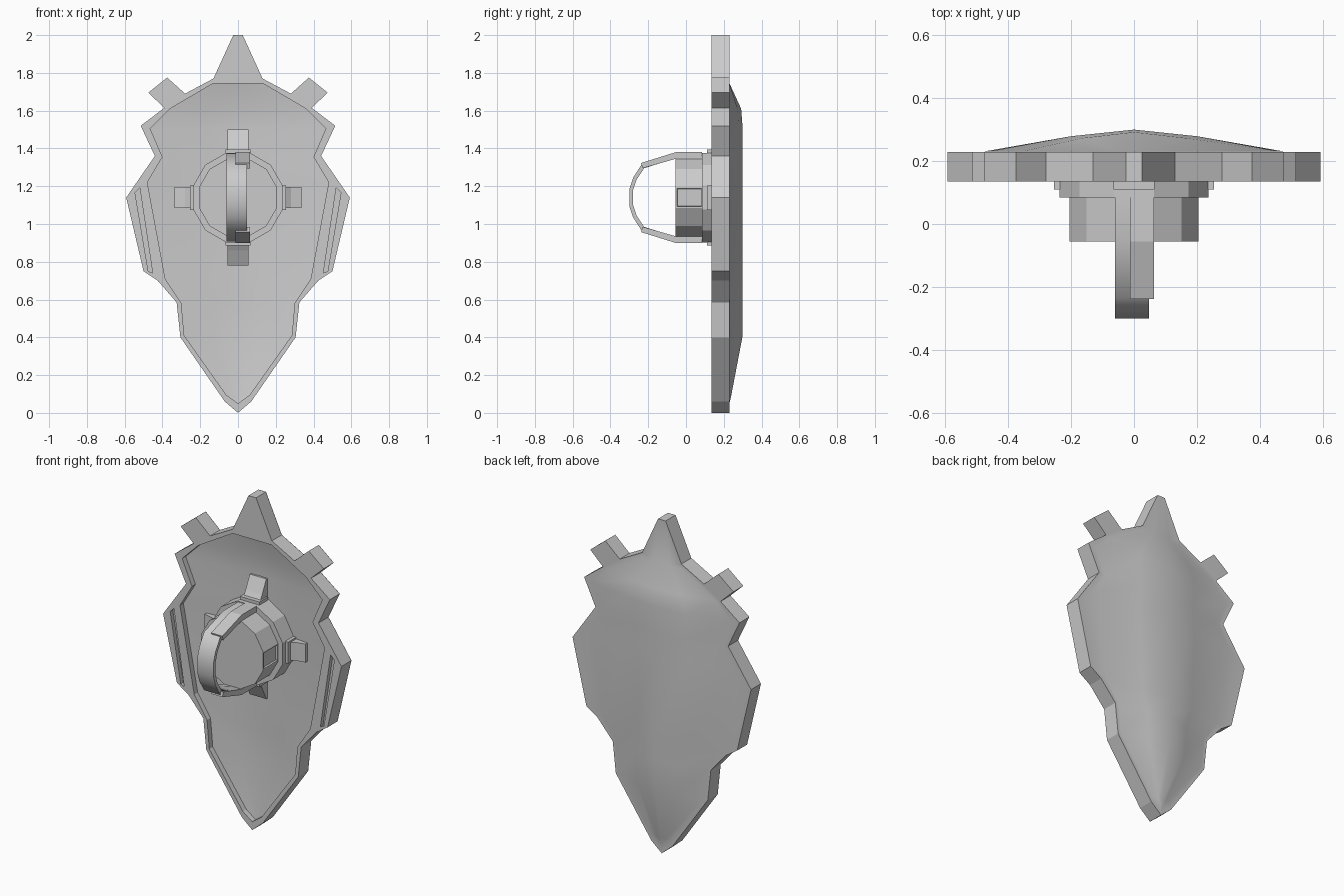
import bpy, bmesh
from math import pi, radians
from mathutils import Matrix

if "Cube" in bpy.data.objects:
    bpy.data.objects.remove(bpy.data.objects["Cube"])

CZ = 1.14  # height of the grip centre


def link(name, bm):
    me = bpy.data.meshes.new(name)
    bm.to_mesh(me)
    bm.free()
    ob = bpy.data.objects.new(name, me)
    bpy.context.collection.objects.link(ob)
    return ob


def activate(ob):
    bpy.ops.object.select_all(action='DESELECT')
    ob.select_set(True)
    bpy.context.view_layer.objects.active = ob


def mirrored(half):
    return half + [(-x, z) for x, z in reversed(half) if x > 0]


def flat_layer(name, loops, y0, y1):
    """Extruded outline with holes, standing in the xz plane."""
    cu = bpy.data.curves.new(name, 'CURVE')
    cu.dimensions = '2D'
    cu.fill_mode = 'BOTH'
    cu.extrude = (y1 - y0) / 2
    for pts in loops:
        sp = cu.splines.new('POLY')
        sp.points.add(len(pts) - 1)
        for p, (x, z) in zip(sp.points, pts):
            p.co = (x, z, 0, 1)
        sp.use_cyclic_u = True
    ob = bpy.data.objects.new(name, cu)
    bpy.context.collection.objects.link(ob)
    ob.rotation_euler = (pi / 2, 0, 0)
    ob.location.y = (y0 + y1) / 2
    activate(ob)
    bpy.ops.object.convert(target='MESH')
    bpy.ops.object.shade_flat()


def sheet(name, edge_y, bulge, facing, flange=None):
    """Domed sheet across the inner outline, with an optional flat flange outside it."""
    bm = bmesh.new()
    rows = []
    for (x, z), rise in zip(inner, ridge):
        x = max(x, .004)
        xm, d = min(.2, x * .45), rise * bulge
        rows.append([bm.verts.new((px, edge_y + py, z)) for px, py in
                     ((-x, 0), (-xm, .7 * d), (0, d), (xm, .7 * d), (x, 0))])
    for a, b in zip(rows, rows[1:]):
        for i in range(4):
            bm.faces.new((a[i], a[i + 1], b[i + 1], b[i]))
    if flange:
        rim = [e for e in bm.edges if e.is_boundary]
        vs = [bm.verts.new((x, edge_y, z)) for x, z in flange]
        rim += [bm.edges.new((vs[i - 1], vs[i])) for i in range(len(vs))]
        bmesh.ops.triangle_fill(bm, edges=rim, use_beauty=True, normal=(0, 1, 0))
    bm.normal_update()
    for f in bm.faces:
        if f.normal.y * facing < 0:
            f.normal_flip()
    activate(link(name, bm))
    bpy.ops.object.shade_smooth_by_angle(angle=radians(40))


def prism(name, prof, x0, x1, turn=0):
    """(y, z) profile relative to the grip centre, extruded along x, turned about y."""
    bm = bmesh.new()
    f = bm.faces.new([bm.verts.new((x0, y, z)) for y, z in prof])
    r = bmesh.ops.extrude_face_region(bm, geom=[f])
    bmesh.ops.translate(bm, vec=(x1 - x0, 0, 0),
                        verts=[v for v in r['geom'] if isinstance(v, bmesh.types.BMVert)])
    bm.transform(Matrix.Translation((0, 0, CZ)) @ Matrix.Rotation(turn, 4, 'Y'))
    bmesh.ops.recalc_face_normals(bm, faces=bm.faces)
    return link(name, bm)


def drum(name, radius, y0, y1, panels=False):
    bm = bmesh.new()
    bmesh.ops.create_cone(bm, cap_ends=True, segments=12, radius1=radius,
                          radius2=radius, depth=y1 - y0)
    bm.transform(Matrix.Translation((0, (y0 + y1) / 2, CZ))
                 @ Matrix.Rotation(pi / 2, 4, 'X') @ Matrix.Rotation(pi / 12, 4, 'Z'))
    bm.normal_update()
    if panels:  # square recesses on both sides
        sides = [f for f in bm.faces if abs(f.normal.x) > .99]
        bmesh.ops.inset_individual(bm, faces=sides, thickness=.012)
        bmesh.ops.inset_individual(bm, faces=sides, thickness=.001, depth=-.012)
    link(name, bm)


# shield rim: front layer has the side grooves cut through
outer = [(.025, 2), (.13, 1.77), (.28, 1.69), (.375, 1.775), (.475, 1.695),
         (.39, 1.615), (.515, 1.52), (.44, 1.36), (.592, 1.14), (.50, .75),
         (.425, .70), (.325, .585), (.305, .40), (.07, .06), (0, 0)]
inner = [(.13, 1.745), (.36, 1.61), (.465, 1.505), (.40, 1.355), (.48, 1.22),
         (.385, .71), (.30, .58), (.285, .41), (.062, .095), (0, .05)]
ridge = [0, .062, .07, .07, .07, .07, .07, .07, .01, 0]
groove = [(.52, 1.19), (.545, 1.165), (.475, .75), (.452, .74)]
out_loop, in_loop = mirrored(outer), mirrored(inner)
flat_layer('rim_front', [out_loop, in_loop, groove, [(-x, z) for x, z in groove]], .135, .16)
flat_layer('rim_back', [out_loop, in_loop], .16, .229)

# domed back and shallow hollow front of the shield
sheet('shield_back', .23, 1, 1, out_loop)
sheet('shield_front', .168, .5, -1)

# grip hub
drum('hub_base', .245, .085, .22)
drum('hub_drum', .213, -.055, .09, True)

# four clamps from the hub onto the plate
for i in range(4):
    r, y = ((.36, .19), (.335, .162))[i % 2]
    prism(f'clamp_block_{i}', [(.11, .2), (.11, .255), (.19, .255), (.19, .2)],
          -.065, .065, i * pi / 2)
    prism(f'clamp_foot_{i}', [(.13, .22), (.135, .255), (.15, .28), (y, r),
                              (y + .025, r), (y + .025, .22)], -.055, .055, i * pi / 2)

# hand strap looping out of the front
half = [(.085, .232), (-.055, .232), (-.235, .175), (-.28, .105), (-.30, .045)]
half_in = [(.085, .208), (-.055, .208), (-.222, .155), (-.262, .095), (-.28, .04)]
loop = half + [(y, -z) for y, z in reversed(half)]
loop_in = half_in + [(y, -z) for y, z in reversed(half_in)]
strap = prism('hand_strap', loop + loop_in[::-1], -.06, .048)
activate(strap)
bpy.ops.object.shade_smooth_by_angle(angle=radians(45))

# overlapping strap tabs, top and bottom
for s, n in ((1, 'top'), (-1, 'bottom')):
    prism(f'strap_tab_{n}', [(y, s * z) for y, z in
          ((.085, .24), (-.055, .24), (-.238, .183), (-.23, .155), (-.055, .205), (.085, .205))],
          -.012, .063)
